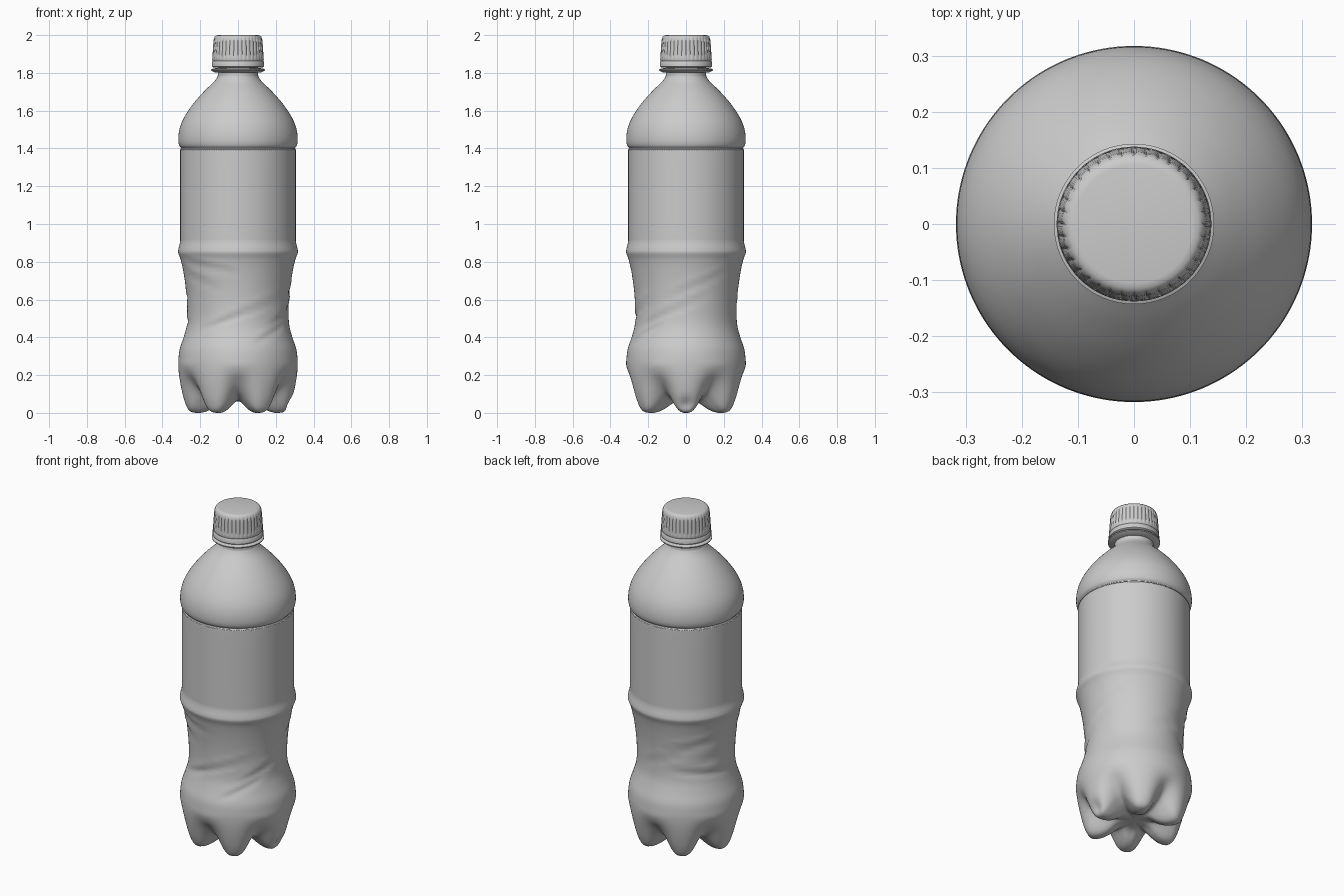
import bpy
import bmesh
from math import sin, cos, tau, pi, exp, radians
from mathutils import Vector

cube = bpy.data.objects.get("Cube")
if cube:
    bpy.data.objects.remove(cube, do_unlink=True)


def smooth_profile(points, steps):
    """Resample (radius, height) points with a Catmull-Rom curve."""
    pts = [Vector(p) for p in points]
    pts = [pts[0]] + pts + [pts[-1]]
    result = []
    for a, b, c, d in zip(pts, pts[1:], pts[2:], pts[3:]):
        for i in range(steps):
            t = i / steps
            result.append(b + (c - a) * t / 2
                          + (a - b * 2.5 + c * 2 - d / 2) * t ** 2
                          + (b * 3 - a - c * 3 + d) * t ** 3 / 2)
    result.append(pts[-2])
    return result


def revolve(name, rings, segments, shape=None, sharp_angle=None):
    """Spin a profile around z; shape(index, ring, angle) may bend each point."""
    bm = bmesh.new()
    loops = []
    for i, ring in enumerate(rings):
        loop = []
        for s in range(segments):
            angle = tau * s / segments
            r, z = shape(i, ring, angle) if shape else ring
            loop.append(bm.verts.new((r * cos(angle), r * sin(angle), z)))
        loops.append(loop)
    for low, high in zip(loops, loops[1:]):
        for s in range(segments):
            n = (s + 1) % segments
            bm.faces.new((low[s], low[n], high[n], high[s]))
    bmesh.ops.remove_doubles(bm, verts=bm.verts, dist=0.00005)
    bmesh.ops.recalc_face_normals(bm, faces=bm.faces)
    mesh = bpy.data.meshes.new(name)
    bm.to_mesh(mesh)
    bm.free()
    obj = bpy.data.objects.new(name, mesh)
    bpy.context.collection.objects.link(obj)
    bpy.ops.object.select_all(action='DESELECT')
    obj.select_set(True)
    bpy.context.view_layer.objects.active = obj
    if sharp_angle:
        bpy.ops.object.shade_smooth_by_angle(angle=radians(sharp_angle))
    else:
        bpy.ops.object.shade_smooth()
    return obj


# Base outlines: through the middle of a foot, and through a groove
foot = [(0, .06), (.08, .055), (.14, .02), (.18, .004), (.22, 0),
        (.258, .012), (.282, .06), (.3, .13), (.312, .2), (.316, .25)]
groove = [(0, .06), (.07, .062), (.12, .065), (.16, .075), (.19, .09),
          (.22, .11), (.25, .14), (.278, .175), (.302, .21), (.316, .25)]

# Upper outline: waist, label panel, shoulder and neck
upper = [(.315, .29), (.308, .34), (.288, .4), (.272, .46), (.268, .53),
         (.274, .64), (.288, .74), (.303, .81), (.316, .845), (.316, .865),
         (.307, .905), (.306, .95), (.306, 1.15), (.306, 1.37),
         (.305, 1.395), (.302, 1.403), (.311, 1.415), (.316, 1.44),
         (.314, 1.48), (.303, 1.525), (.282, 1.57), (.253, 1.615),
         (.218, 1.66), (.172, 1.71), (.13, 1.75), (.111, 1.775),
         (.107, 1.79), (.107, 1.84)]

STEPS = 4
foot_rings = smooth_profile(foot + upper, STEPS)
groove_rings = smooth_profile(groove + upper, STEPS)
FEET = 6

# Waist creases: centre angle (degrees), height, slope, half length, depth
creases = [(-85, .52, .1, .75, .007), (-15, .54, .12, .6, .007),
           (10, .67, .12, .5, .005), (-135, .7, -.09, .4, .005),
           (-120, .77, -.05, .5, .004), (135, .68, .06, .6, .007),
           (150, .5, -.03, .7, .007), (100, .59, .1, .5, .005),
           (165, .6, .05, .4, .005), (-50, .42, .13, .4, .005)]


def bottle_shape(i, ring, angle):
    """Blend feet with grooves and press the creases into the waist."""
    weight = (.5 + .5 * cos(FEET * (angle + pi / 2))) ** 1.4
    r, z = ring.lerp(groove_rings[i], weight)
    if .35 < z < .85:
        for centre, height, slope, reach, depth in creases:
            da = (angle - radians(centre) + pi) % tau - pi
            dz = (z - height - slope * da) / .016
            fade = exp(-(da / reach) ** 4)
            r += depth * fade * (.5 * exp(-(dz - 2) ** 2) - exp(-dz * dz))
    # Small knock in the foot on the +x side
    da = (angle + pi) % tau - pi
    if r > .2:
        r -= .02 * exp(-(da / .13) ** 2 - ((z - .045) / .035) ** 2)
    return r, z


revolve("bottle_body", foot_rings, 144, bottle_shape)

# Neck support ring
revolve("neck_ring", [(.1, 1.8), (.125, 1.803), (.142, 1.812),
                      (.143, 1.818), (.13, 1.824), (.1, 1.826)], 64,
        sharp_angle=40)

# Tamper band below the cap
revolve("tamper_band", [(.1, 1.829), (.132, 1.829), (.138, 1.834),
                        (.138, 1.858), (.134, 1.863), (.1, 1.863)], 64,
        sharp_angle=40)

# Screw cap with grip ribs
RIBS = 36
cap_rings = [(.1, 1.863), (.134, 1.863), (.1365, 1.868), (.136, 1.88),
             (.134, 1.91), (.132, 1.94), (.13, 1.965), (.128, 1.98),
             (.123, 1.992), (.115, 1.998), (.105, 2), (0, 2)]


def cap_shape(i, ring, angle):
    r, z = ring
    if 1.87 < z < 1.985:
        r -= .004 * max(0, cos(RIBS * angle)) ** 2
    return r, z


revolve("screw_cap", cap_rings, RIBS * 6, cap_shape, sharp_angle=50)
